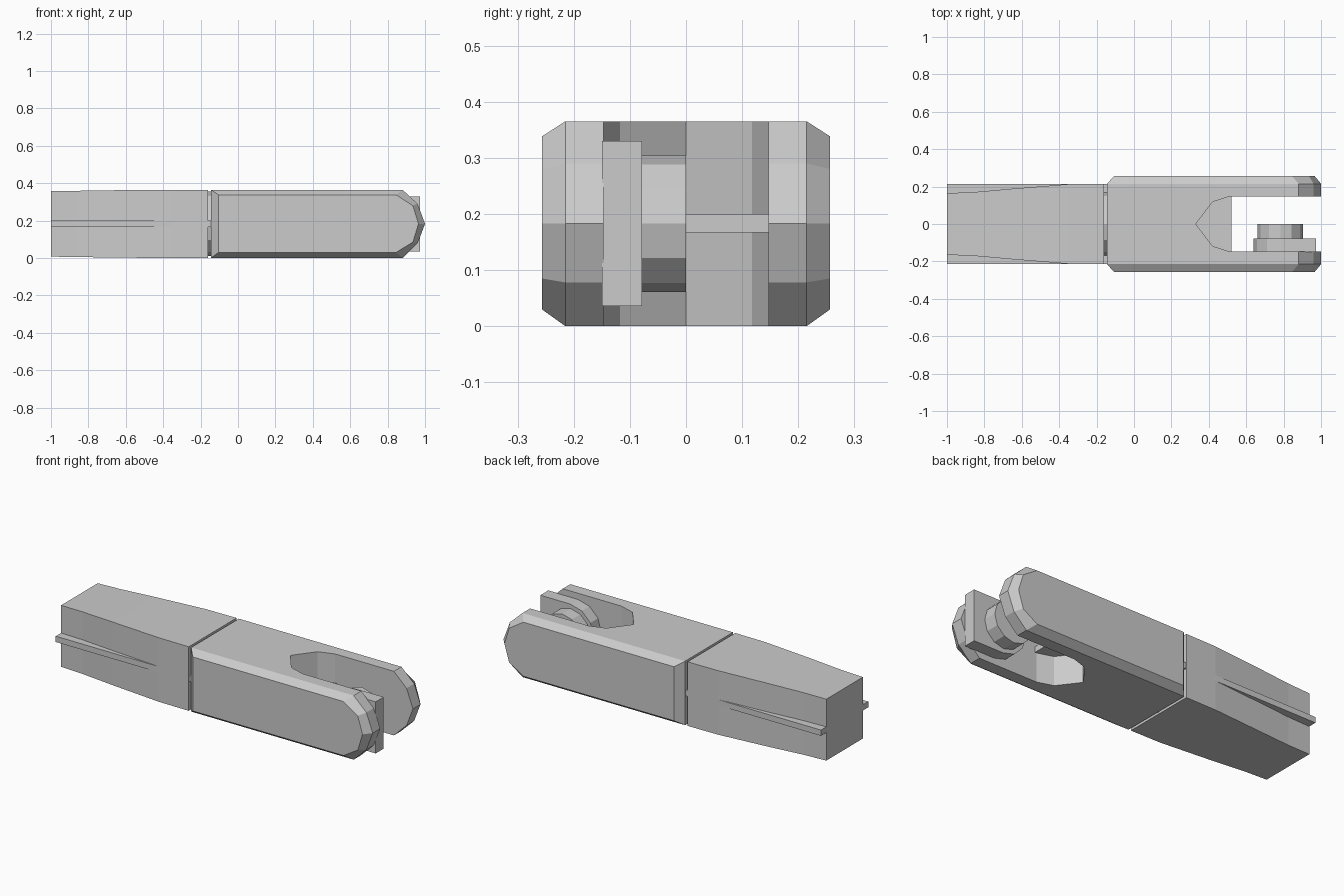
import bpy, bmesh, math

if "Cube" in bpy.data.objects:
    bpy.data.objects.remove(bpy.data.objects["Cube"])

ZC = 0.1825  # mid height of the model


def loft(name, rings):
    """Skin a list of equal-length point rings and cap both ends."""
    bm = bmesh.new()
    vs = [[bm.verts.new(p) for p in r] for r in rings]
    n = len(rings[0])
    for a, b in zip(vs, vs[1:]):
        for i in range(n):
            j = (i + 1) % n
            bm.faces.new((a[i], a[j], b[j], b[i]))
    bm.faces.new(vs[0])
    bm.faces.new(vs[-1])
    bmesh.ops.recalc_face_normals(bm, faces=bm.faces)
    me = bpy.data.meshes.new(name)
    bm.to_mesh(me)
    bm.free()
    ob = bpy.data.objects.new(name, me)
    bpy.context.collection.objects.link(ob)
    return ob


def xz_ring(profile, y):
    return [(x, y, z) for x, z in profile]


def arc(cx, r, a0, a1, steps):
    """Points of an arc in the xz plane around (cx, ZC)."""
    angles = [math.radians(a0 + (a1 - a0) * i / steps) for i in range(steps + 1)]
    return [(cx + r * math.cos(a), ZC + r * math.sin(a)) for a in angles]


# Fork body: chamfered bar with a blunt pointed nose
main = [(-0.145, 0), (0.88, 0), (0.96, 0.078), (1.0, 0.183),
        (0.96, 0.29), (0.88, 0.365), (-0.145, 0.365)]
side = [(-0.105, 0.03), (0.845, 0.03), (0.935, 0.085), (0.965, 0.183),
        (0.935, 0.28), (0.845, 0.338), (-0.105, 0.338)]
fork = loft("fork_body", [xz_ring(side, -0.257), xz_ring(main, -0.215),
                          xz_ring(main, 0.215), xz_ring(side, 0.257)])

# Slot cut through the fork
half = [(0.42, 0.118), (0.51, 0.147), (1.2, 0.147)]
slot = [(0.33, 0)] + half + [(x, -y) for x, y in reversed(half)]
cutter = loft("slot_cutter", [[(x, y, z) for x, y in slot] for z in (-0.2, 0.6)])
cutter.hide_render = True
mod = fork.modifiers.new("slot", 'BOOLEAN')
mod.operation = 'DIFFERENCE'
mod.solver = 'EXACT'
mod.object = cutter
bpy.context.view_layer.objects.active = fork
bpy.ops.object.modifier_apply(modifier=mod.name)
bpy.data.objects.remove(cutter)

# Tapered tail block: x, half width, half height
sections = [(-1.0, 0.165, 0.175), (-0.86, 0.17, 0.177), (-0.66, 0.188, 0.18),
            (-0.35, 0.213, 0.1825), (-0.16, 0.215, 0.1825)]
loft("tail_block", [[(x, -w, ZC - h), (x, w, ZC - h), (x, w, ZC + h), (x, -w, ZC + h)]
                    for x, w, h in sections])

# Neck joining tail and fork
circle = arc(0, 0.172, 0, 330, 11)
loft("neck", [[(x, p, z) for p, z in circle] for x in (-0.2, -0.1)])

# Central blade: shows as fins on the tail and as a web in the slot
loft("central_blade", [[(x, -0.213, 0.167), (x, 0.213, 0.167), (x, 0.213, 0.2), (x, -0.213, 0.2)]
                       for x in (-1.0, 0.52)])

# Pivot plate on one prong: round inside, square at the nose
plate = arc(0.785, 0.147, 90, 270, 6) + [(0.973, ZC - 0.147), (0.973, ZC + 0.147)]
loft("pivot_plate", [xz_ring(plate, y) for y in (-0.15, -0.078)])

# Pivot hub on the plate
hub = arc(0.782, 0.122, 0, 330, 11)
loft("pivot_hub", [xz_ring(hub, y) for y in (-0.09, 0)])
